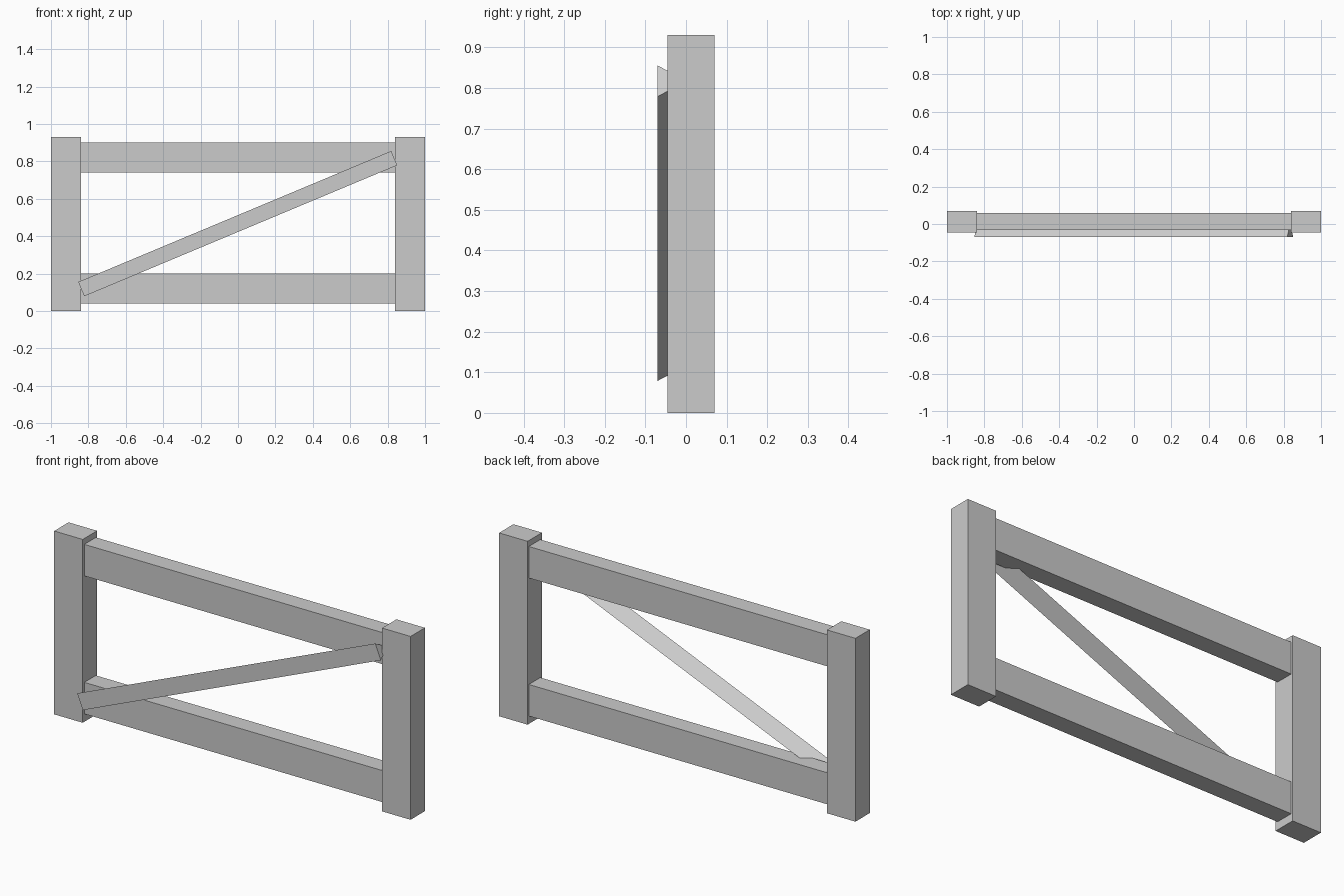
import bpy
import math
from mathutils import Matrix, Vector

if "Cube" in bpy.data.objects:
    bpy.data.objects.remove(bpy.data.objects["Cube"])

grey = bpy.data.materials.new("plain grey")
grey.diffuse_color = (0.6, 0.6, 0.6, 1)
grey.use_nodes = True
grey.node_tree.nodes["Principled BSDF"].inputs["Base Color"].default_value = grey.diffuse_color


def make(name, verts, faces):
    mesh = bpy.data.meshes.new(name)
    mesh.from_pydata(verts, [], faces)
    mesh.materials.append(grey)
    obj = bpy.data.objects.new(name, mesh)
    bpy.context.collection.objects.link(obj)
    return obj


def box(name, x, y, z):
    verts = [(a, b, c) for a in x for b in y for c in z]
    faces = [(0, 1, 3, 2), (4, 6, 7, 5), (0, 4, 5, 1),
             (2, 3, 7, 6), (0, 2, 6, 4), (1, 5, 7, 3)]
    return make(name, verts, faces)


# Square end posts
box("left_post", (-1.0, -0.84), (-0.045, 0.07), (0, 0.93))
box("right_post", (0.84, 1.0), (-0.045, 0.07), (0, 0.93))

# Horizontal rails between the posts
box("lower_rail", (-0.84, 0.84), (-0.032, 0.06), (0.04, 0.20))
box("upper_rail", (-0.84, 0.84), (-0.032, 0.06), (0.74, 0.90))

# Diagonal brace: triangular bar, flat side forward, edge sunk into the rails
start, end = Vector((-0.838, 0, 0.117)), Vector((0.835, 0, 0.817))
half_len = (end - start).length / 2
side = 0.083
section = [(-0.07, -side / 2), (-0.07 + side * math.sqrt(3) / 2, 0), (-0.07, side / 2)]
verts = [(x, y, z) for x in (-half_len, half_len) for y, z in section]
brace = make("diagonal_brace", verts,
             [(0, 2, 1), (3, 4, 5), (0, 1, 4, 3), (1, 2, 5, 4), (2, 0, 3, 5)])
angle = math.atan2(end.z - start.z, end.x - start.x)
brace.data.transform(Matrix.Translation((start + end) / 2) @ Matrix.Rotation(-angle, 4, 'Y'))
